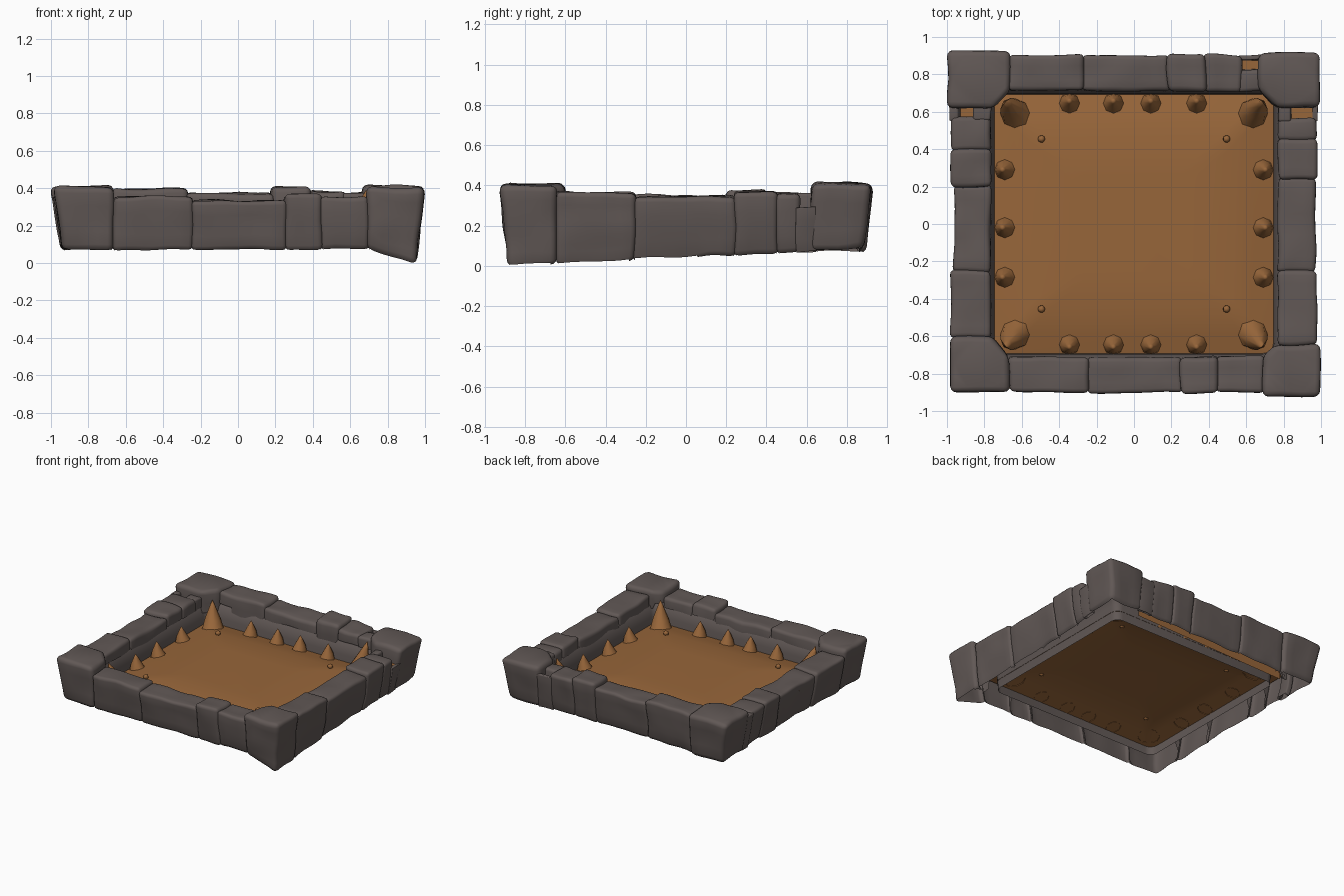
import bpy, bmesh, math
from mathutils import Vector, noise

if "Cube" in bpy.data.objects:
    bpy.data.objects.remove(bpy.data.objects["Cube"])

def material(name, rgb):
    m = bpy.data.materials.new(name)
    m.diffuse_color = (*rgb, 1)
    m.use_nodes = True
    m.node_tree.nodes["Principled BSDF"].inputs["Base Color"].default_value = m.diffuse_color
    return m

STONE = material("grey stone", (0.12, 0.098, 0.092))
EARTH = material("brown earth", (0.31, 0.132, 0.042))

def finish(bm, name, mat, angle=40, recalc=True):
    if recalc:
        bmesh.ops.recalc_face_normals(bm, faces=bm.faces[:])
    me = bpy.data.meshes.new(name)
    bm.to_mesh(me)
    bm.free()
    me.materials.append(mat)
    ob = bpy.data.objects.new(name, me)
    bpy.context.collection.objects.link(ob)
    bpy.ops.object.select_all(action='DESELECT')
    ob.select_set(True)
    bpy.context.view_layer.objects.active = ob
    bpy.ops.object.shade_smooth_by_angle(angle=math.radians(angle))
    return ob

def bottom_height(x, y):
    # underside is level except the right wall, which sags toward the front
    t = max(0, min(1, (x - 0.69) / 0.24))
    level = 0.085 if y > 0.6 and x > -0.6 else 0.07
    return level + t * (-0.015 + (y + 0.9) * 0.055 - level)

def stone(name, pts, top, bevel=0.026, rough=0.022):
    # rounded, lumpy block from a plan outline; outer side tapers in downward
    bm = bmesh.new()
    hi = [bm.verts.new((x, y, top)) for x, y in pts]
    lo = []
    for x, y in pts:
        kx = 0.95 if abs(x) > 0.88 else 1
        ky = 0.96 if abs(y) > 0.85 else 1
        lo.append(bm.verts.new((x * kx, y * ky, bottom_height(x, y))))
    n = len(pts)
    bm.faces.new(hi)
    bm.faces.new(lo[::-1])
    for i in range(n):
        j = (i + 1) % n
        bm.faces.new((hi[i], lo[i], lo[j], hi[j]))
    bmesh.ops.recalc_face_normals(bm, faces=bm.faces[:])
    bmesh.ops.bevel(bm, geom=bm.edges[:], offset=bevel, segments=3, profile=0.5,
                    affect='EDGES', clamp_overlap=True)
    for _ in range(3):
        long_edges = [e for e in bm.edges if e.calc_length() > 0.07]
        bmesh.ops.subdivide_edges(bm, edges=long_edges, cuts=1, use_grid_fill=True)
    bmesh.ops.triangulate(bm, faces=[f for f in bm.faces if len(f.verts) > 4])
    bm.normal_update()
    # hollow shell: no underside, no buried end or inner faces
    buried = []
    for f in bm.faces:
        c = f.calc_center_median()
        inside = c.z < 0.27 and abs(c.x) < 0.90 and abs(c.y) < 0.835
        if f.normal.z < -0.8 or inside:
            buried.append(f)
    bmesh.ops.delete(bm, geom=buried, context='FACES')
    for v in bm.verts:
        d = noise.noise_vector(v.co * 6) * rough
        v.co += Vector((d.x * 0.5, d.y * 0.5, d.z * 0.7))
        v.co.z = max(0, v.co.z)
        v.co.x = max(-1, min(1, v.co.x))
    return finish(bm, name, STONE, recalc=False)

def block(name, x0, x1, y0, y1, top, **kw):
    return stone(name, [(x0, y0), (x1, y0), (x1, y1), (x0, y1)], top, **kw)

# corner stones with a cut-off inner corner: outer x, outer y, inner x, inner y, top
corners = {"back_left": (-1.0, 0.93, -0.66, 0.62, 0.41), "back_right": (1.0, 0.92, 0.67, 0.62, 0.412),
           "front_left": (-0.985, -0.905, -0.665, -0.60, 0.41), "front_right": (1.0, -0.925, 0.69, -0.645, 0.40)}
for name, (ox, oy, ix, iy, top) in corners.items():
    sx, sy = math.copysign(1, ox), math.copysign(1, oy)
    stone("corner_stone_" + name,
          [(ox, oy), (ix, oy), (ix, sy * 0.71), (sx * 0.76, iy), (ox, iy)], top, bevel=0.033)

# wall stones: start, end, outer face, top height
front = [(-0.67, -0.24, -0.90, 0.358), (-0.25, 0.26, -0.905, 0.335), (0.25, 0.45, -0.91, 0.365),
         (0.44, 0.70, -0.905, 0.35)]
back = [(-0.67, -0.27, 0.91, 0.398), (-0.28, 0.19, 0.905, 0.375), (0.18, 0.38, 0.91, 0.408),
        (0.37, 0.58, 0.91, 0.385)]
left = [(-0.61, -0.25, -0.985, 0.365), (-0.26, 0.21, -0.97, 0.35), (0.20, 0.40, -0.985, 0.372),
        (0.39, 0.575, -0.98, 0.36)]
right = [(-0.65, -0.25, 0.985, 0.365), (-0.26, 0.25, 0.975, 0.345), (0.24, 0.46, 0.985, 0.37),
         (0.45, 0.565, 0.985, 0.36)]
for side, row, inner in (("front", front, -0.71), ("back", back, 0.71)):
    for i, (a, b, o, top) in enumerate(row):
        block(f"{side}_wall_stone_{i + 1}", a, b, min(o, inner), max(o, inner), top)
for side, row, inner in (("left", left, -0.765), ("right", right, 0.77)):
    for i, (a, b, o, top) in enumerate(row):
        block(f"{side}_wall_stone_{i + 1}", min(o, inner), max(o, inner), a, b, top)

# thin stones closing the gaps around the visible earth
block("gap_stone_right_inner", 0.77, 0.845, 0.545, 0.65, 0.36, bevel=0.015)
block("gap_stone_right_outer", 0.955, 0.985, 0.545, 0.65, 0.29, bevel=0.006)
block("gap_stone_left_inner", -0.865, -0.765, 0.55, 0.65, 0.36, bevel=0.015)
block("gap_stone_left_outer", -0.985, -0.94, 0.55, 0.65, 0.35, bevel=0.01)
block("gap_stone_back_inner", 0.56, 0.69, 0.71, 0.83, 0.375, bevel=0.02)
block("gap_stone_back_outer", 0.56, 0.69, 0.885, 0.91, 0.36, bevel=0.006)

def rounded(hx, hy, r):
    pts = []
    for k, (sx, sy) in enumerate(((1, 1), (-1, 1), (-1, -1), (1, -1))):
        for s in range(5):
            a = math.radians(90 * k + 22.5 * s)
            pts.append((sx * (hx - r) + r * math.cos(a), sy * (hy - r) + r * math.sin(a)))
    return pts

def ring(name, profile, mat, flip=True, cap=False):
    # strip of rounded rectangles: half width, half depth, height
    bm = bmesh.new()
    loops = [[bm.verts.new((x, y, z)) for x, y in rounded(hx, hy, 0.06)] for hx, hy, z in profile]
    for a, b in zip(loops, loops[1:]):
        for i in range(len(a)):
            j = (i + 1) % len(a)
            quad = (a[i], a[j], b[j], b[i])
            bm.faces.new(quad[::-1] if flip else quad)
    if cap:
        bm.faces.new(loops[-1])
    finish(bm, name, mat, recalc=False)

# inner wall face, and the earth ledge hidden inside the hollow walls
ring("inner_wall", ((0.742, 0.688, 0.08), (0.75, 0.695, 0.2), (0.772, 0.717, 0.285), (0.80, 0.745, 0.31)), STONE)
ring("earth_ledge", ((0.795, 0.74, 0.29), (0.955, 0.88, 0.29)), EARTH)

# earth behind the back of the inner wall, seen from below
bm = bmesh.new()
bm.faces.new([bm.verts.new(p) for p in ((0.6, 0.765, 0.12), (-0.74, 0.765, 0.085),
                                        (-0.74, 0.765, 0.288), (0.6, 0.765, 0.288))])
finish(bm, "earth_backing", EARTH, recalc=False)

# earth floor, one gently raised sheet
def floor_height(x, y):
    d = min(0.75 - abs(x), 0.695 - abs(y))
    return 0.148 + 0.055 * min(1, max(0, d) / 0.22)

ring("earth_floor", ((0.75, 0.695, 0.148), (0.64, 0.585, 0.178), (0.53, 0.475, 0.203), (0.3, 0.27, 0.208)),
     EARTH, False, True)

def spike(name, base, tip, r, sides=8):
    # faceted tooth with a bulged lower part
    bm = bmesh.new()
    base, tip = Vector(base), Vector(tip)
    rings = []
    for t, k in ((0, 1), (0.4, 0.74), (0.8, 0.27)):
        c = base.lerp(tip, t)
        rings.append([])
        for i in range(sides):
            a = 2 * math.pi * i / sides
            x, y = c.x + r * k * math.cos(a), c.y + r * k * math.sin(a)
            rings[-1].append(bm.verts.new((x, y, c.z if t else floor_height(x, y) - 0.002)))
    top = bm.verts.new(tip)
    for i in range(sides):
        j = (i + 1) % sides
        for a, b in zip(rings, rings[1:]):
            bm.faces.new((a[i], a[j], b[j], b[i]))
        bm.faces.new((rings[-1][i], rings[-1][j], top))
    finish(bm, name, EARTH, 45, recalc=False)

# big corner spikes lean outward, pebbles sit further in
for sx in (-1, 1):
    for sy in (-1, 1):
        tag = ("left" if sx < 0 else "right") + ("_front" if sy < 0 else "_back")
        tip_z = 0.39 if sx > 0 and sy > 0 else 0.35
        spike("corner_spike_" + tag, (sx * 0.635, sy * 0.59, 0.14), (sx * 0.685, sy * 0.655, tip_z), 0.08)
        bm = bmesh.new()
        bmesh.ops.create_icosphere(bm, subdivisions=1, radius=0.022)
        bmesh.ops.translate(bm, verts=bm.verts[:], vec=(sx * 0.495, sy * 0.455, 0.212))
        finish(bm, "pebble_" + tag, EARTH, 45)

# small spikes along the walls
for s, side in ((-1, "front"), (1, "back")):
    for i, x in enumerate((-0.345, -0.11, 0.09, 0.335)):
        spike(f"{side}_spike_{i + 1}", (x, s * 0.645, 0.15), (x, s * 0.66, 0.275), 0.056)
for s, side in ((-1, "left"), (1, "right")):
    for i, y in enumerate((0.29, -0.02, -0.285)):
        spike(f"{side}_spike_{i + 1}", (s * 0.69, y, 0.15), (s * 0.705, y, 0.275), 0.056)
